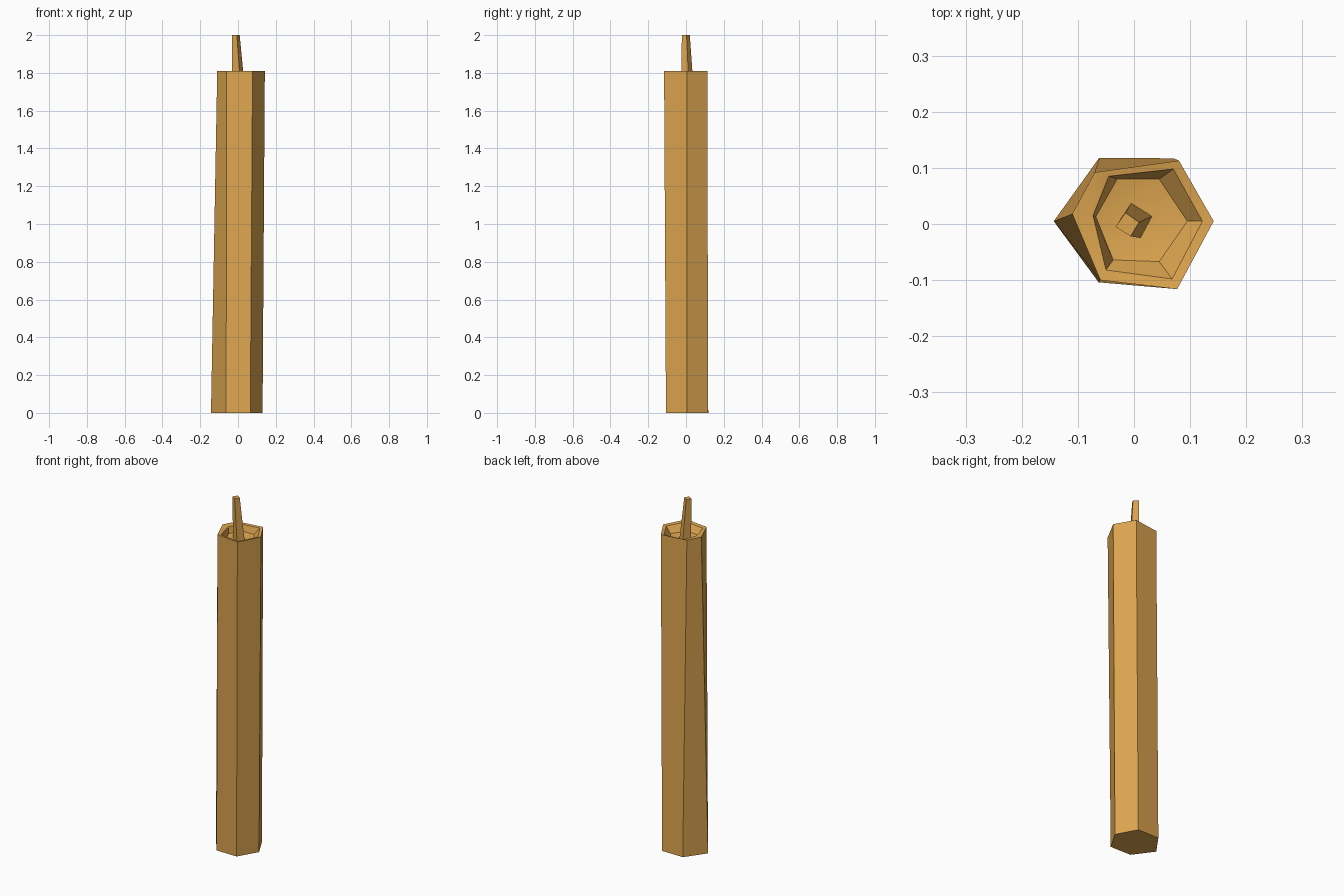
import bpy
import bmesh
import math

old = bpy.data.objects.get("Cube")
if old:
    bpy.data.objects.remove(old, do_unlink=True)

wax = bpy.data.materials.new("honey_wax")
wax.use_nodes = True
wax.diffuse_color = (0.73, 0.38, 0.08, 1)
wax.node_tree.nodes["Principled BSDF"].inputs["Base Color"].default_value = wax.diffuse_color


def loft(name, rings, tip=None):
    """Bridge (height, outline) rings; close the last ring flat or to a tip."""
    bm = bmesh.new()
    loops = [[bm.verts.new((x, y, z)) for x, y in pts] for z, pts in rings]
    count = len(loops[0])
    for low, high in zip(loops, loops[1:]):
        for i in range(count):
            j = (i + 1) % count
            bm.faces.new((low[i], low[j], high[j], high[i]))
    bm.faces.new(loops[0][::-1])
    if tip:
        centre = bm.verts.new(tip)
        for i in range(count):
            bm.faces.new((loops[-1][i], loops[-1][(i + 1) % count], centre))
    else:
        bm.faces.new(loops[-1])
    bmesh.ops.recalc_face_normals(bm, faces=bm.faces)
    mesh = bpy.data.meshes.new(name)
    bm.to_mesh(mesh)
    bm.free()
    mesh.materials.append(wax)
    obj = bpy.data.objects.new(name, mesh)
    bpy.context.collection.objects.link(obj)
    bpy.ops.object.select_all(action="DESELECT")
    obj.select_set(True)
    bpy.context.view_layer.objects.active = obj
    bpy.ops.object.shade_smooth_by_angle(angle=math.radians(30))
    return obj


# Slightly uneven six-sided outlines, counter-clockwise from +x
base = [(.13, .005), (.07, .117), (-.062, .118), (-.143, .005), (-.063, -.104), (.065, -.106)]
top = [(.142, .005), (.08, .113), (-.07, .092), (-.11, .018), (-.06, -.1), (.077, -.116)]
lip = [(.122, .005), (.07, .098), (-.045, .085), (-.073, .015), (-.05, -.082), (.068, -.098)]
pool = [(.095, .005), (.045, .08), (-.03, .08), (-.068, .013), (-.037, -.064), (.045, -.067)]

# Candle body with a melted hollow in the top
loft("candle_body", [(0, base), (1.81, top), (1.806, lip), (1.77, pool)], tip=(0, .005, 1.755))

# Tapered, leaning square wick
wick_base = [(.033, .014), (-.005, .038), (-.03, -.001), (.012, -.025)]
wick_top = [(.009, .003), (-.015, .02), (-.033, -.005), (-.006, -.022)]
loft("wick", [(1.75, wick_base), (2, wick_top)])
